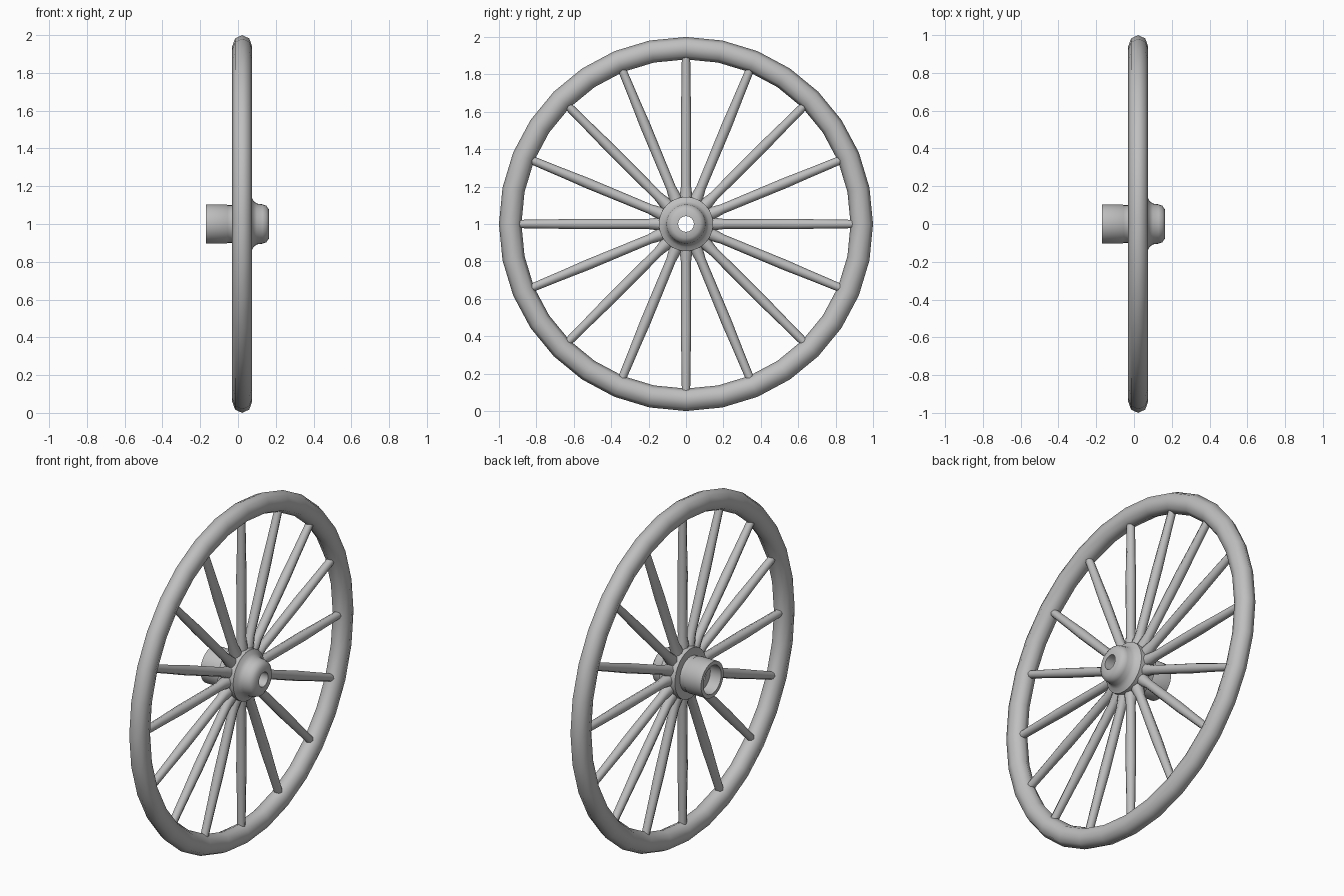
import bpy, math
from mathutils import Matrix, Vector

cube = bpy.data.objects.get("Cube")
if cube:
    bpy.data.objects.remove(cube, do_unlink=True)

mat = bpy.data.materials.new("plain_grey")
mat.use_nodes = True
GREY = (0.52, 0.52, 0.52, 1)
mat.diffuse_color = GREY
mat.node_tree.nodes["Principled BSDF"].inputs["Base Color"].default_value = GREY

WHEEL_X = 0.022   # plane of the rim and spokes
CENTRE = Vector((0, 0, 1))
SPOKES = 16


def lathe(name, profile, sides, matrix, closed=True, angle=40):
    """Turn (along, radius) points about the x axis; open profiles get end caps."""
    n = len(profile)
    verts, faces = [], []
    for i in range(sides):
        a = math.tau * i / sides
        verts += [matrix @ Vector((x, r * math.sin(a), r * math.cos(a))) for x, r in profile]
    for i in range(sides):
        j = (i + 1) % sides
        for k in range(n if closed else n - 1):
            m = (k + 1) % n
            faces.append((i * n + k, i * n + m, j * n + m, j * n + k))
    if not closed:
        faces.append([i * n for i in range(sides)])
        faces.append([i * n + n - 1 for i in reversed(range(sides))])
    mesh = bpy.data.meshes.new(name)
    mesh.from_pydata(verts, [], faces)
    mesh.materials.append(mat)
    obj = bpy.data.objects.new(name, mesh)
    bpy.context.collection.objects.link(obj)
    bpy.ops.object.select_all(action='DESELECT')
    obj.select_set(True)
    bpy.context.view_layer.objects.active = obj
    # Consistent outward faces
    bpy.ops.object.mode_set(mode='EDIT')
    bpy.ops.mesh.select_all(action='SELECT')
    bpy.ops.mesh.normals_make_consistent(inside=False)
    bpy.ops.object.mode_set(mode='OBJECT')
    bpy.ops.object.shade_smooth_by_angle(angle=math.radians(angle))
    return obj


# Rim: eight-sided ring section
rim_section = [(WHEEL_X + 0.053 * math.sin(math.tau * k / 8),
                0.94 + 0.06 * math.cos(math.tau * k / 8)) for k in range(8)]
lathe("rim", rim_section, 32, Matrix.Translation(CENTRE), angle=60)

# Hub: rear sleeve, central flange, rounded nose and stepped bore
hub_section = [
    (-0.17, 0.104), (-0.06, 0.104), (-0.055, 0.1), (-0.03, 0.1),
    (-0.03, 0.145), (0.07, 0.145), (0.082, 0.122), (0.1, 0.108),
    (0.13, 0.104), (0.15, 0.097), (0.165, 0.075), (0.165, 0.042),
    (-0.1, 0.042), (-0.1, 0.082), (-0.17, 0.082),
]
lathe("hub", hub_section, 32, Matrix.Translation(CENTRE))

# Spokes: thick at the hub, slender at the rim
spoke_section = [(0.1, 0.036), (0.15, 0.034), (0.21, 0.026),
                 (0.57, 0.028), (0.7, 0.025), (0.92, 0.022)]
for i in range(SPOKES):
    turn = Matrix.Rotation(math.tau * i / SPOKES, 4, 'X')
    upright = Matrix.Rotation(-math.pi / 2, 4, 'Y')
    place = Matrix.Translation(CENTRE + Vector((WHEEL_X, 0, 0)))
    lathe(f"spoke_{i + 1}", spoke_section, 8, place @ turn @ upright, closed=False, angle=60)
